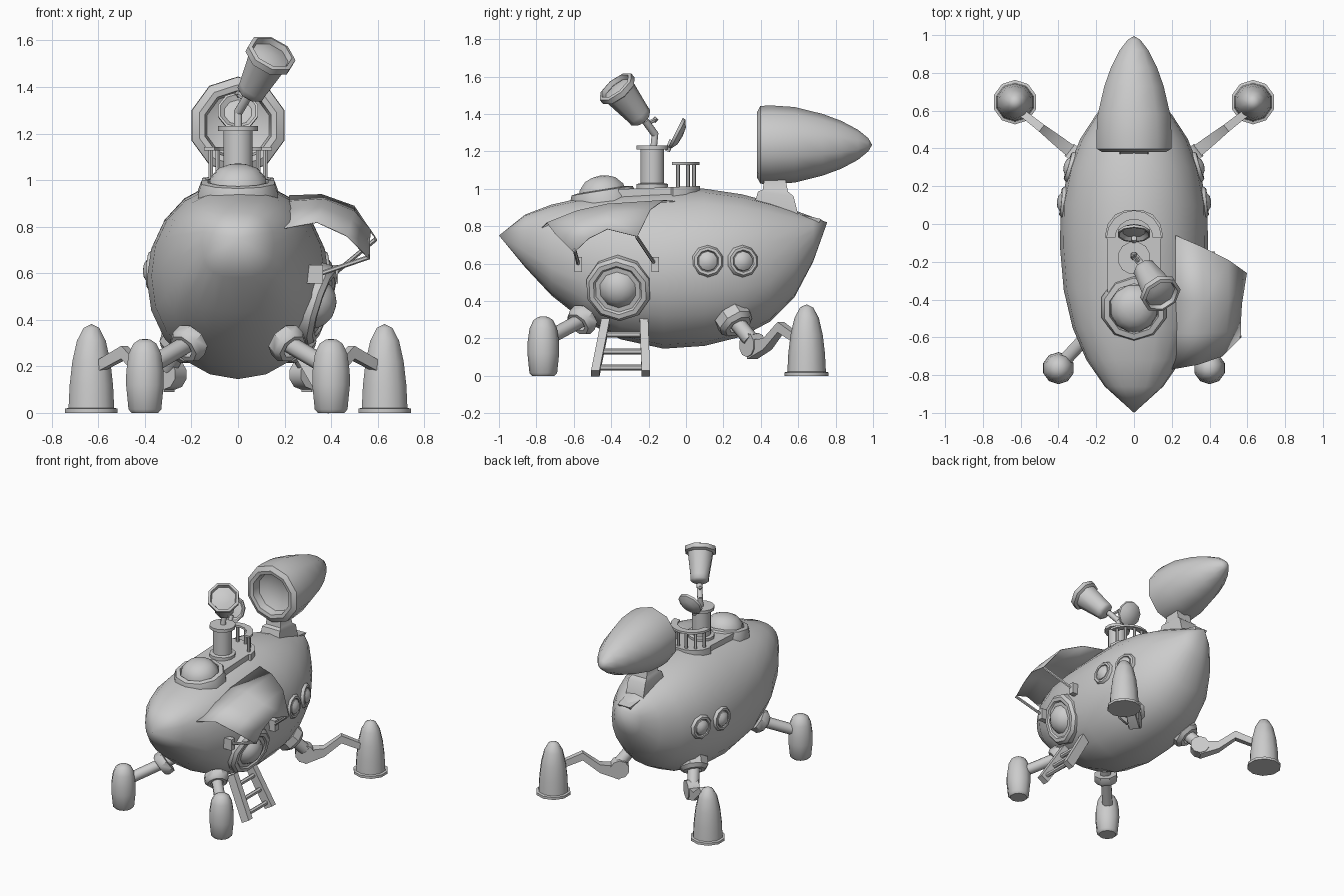
import bpy, bmesh, math
from mathutils import Vector, Matrix


def finish(name, bm, angle=38):
    bmesh.ops.recalc_face_normals(bm, faces=bm.faces)
    me = bpy.data.meshes.new(name)
    bm.to_mesh(me)
    bm.free()
    me.shade_smooth()
    me.set_sharp_from_angle(angle=math.radians(angle))
    ob = bpy.data.objects.new(name, me)
    bpy.context.collection.objects.link(ob)
    return ob


def loft(name, rings, angle=38):
    """Skin closed rings of points; a one-point ring is a tip, other ends are capped."""
    bm = bmesh.new()
    loops = [[bm.verts.new(p) for p in ring] for ring in rings]
    for a, b in zip(loops, loops[1:]):
        n = max(len(a), len(b))
        for i in range(n):
            j = (i + 1) % n
            if len(a) == 1:
                bm.faces.new((a[0], b[i], b[j]))
            elif len(b) == 1:
                bm.faces.new((a[i], a[j], b[0]))
            else:
                bm.faces.new((a[i], a[j], b[j], b[i]))
    for end in (loops[0], loops[-1]):
        if len(end) > 2:
            bm.faces.new(end)
    return finish(name, bm, angle)


def lathe(name, profile, loc=(0, 0, 0), axis=(0, 0, 1), n=10, angle=38):
    """Turn (radius, height) points round an axis."""
    m = Matrix.Translation(loc) @ Vector(axis).to_track_quat('Z', 'Y').to_matrix().to_4x4()
    rings = []
    for r, h in profile:
        k = n if r > 1e-5 else 1
        turn = [2 * math.pi * (i + 0.5) / n for i in range(k)]
        rings.append([m @ Vector((r * math.cos(t), r * math.sin(t), h)) for t in turn])
    return loft(name, rings, angle)


def rod(name, a, b, r, n=8):
    d = Vector(b) - Vector(a)
    return lathe(name, [(r, 0), (r, d.length)], a, d, n, 50)


def bar(name, a, b, side, w, t):
    """Rectangular bar from a to b, w wide along side and t thick."""
    a, b, side = Vector(a), Vector(b), Vector(side).normalized()
    up = (b - a).cross(side).normalized()
    quad = [side * sx * w / 2 + up * sy * t / 2 for sx, sy in ((1, 1), (-1, 1), (-1, -1), (1, -1))]
    return loft(name, [[p + q for q in quad] for p in (a, b)])


# Hull: rounded sections (y, top, bottom, half width, squareness exponent)
SECTIONS = [(-0.86, 0.862, 0.58, 0.155, 0.78), (-0.72, 0.915, 0.43, 0.252, 0.8),
            (-0.55, 0.953, 0.295, 0.325, 0.85), (-0.35, 0.982, 0.195, 0.372, 0.93),
            (-0.12, 1.0, 0.145, 0.392, 1), (0.1, 1.0, 0.16, 0.388, 0.98), (0.3, 0.97, 0.21, 0.345, 0.94),
            (0.45, 0.93, 0.29, 0.285, 0.92), (0.58, 0.885, 0.42, 0.2, 0.92), (0.68, 0.848, 0.61, 0.11, 0.92)]


def power(v, e):
    return math.copysign(abs(v) ** e, v)


rings = [[(0, -1, 0.75)]]
for y, top, bot, hw, e in SECTIONS:
    c, h = (top + bot) / 2, (top - bot) / 2
    rings.append([(hw * power(math.cos(t), e), y, c + h * power(math.sin(t), e))
                  for t in (2 * math.pi * i / 20 for i in range(20))])
loft("hull", rings + [[(0, 0.755, 0.82)]], 60)

# Upper deck and cockpit dome
edge = [(0.14, -0.36), (0.14, -0.08), (0.155, -0.07), (0.14, 0.0), (0.1, 0.05), (0.04, 0.075)]
edge += [(-x, y) for x, y in reversed(edge)]
loft("deck", [[(x, y, z + 0.04 * y) for x, y in edge] for z in (0.9, 1.012)], 30)
tilt = (0, -0.16, 1)
lathe("dome_ring", [(0.18, -0.07), (0.18, -0.015), (0.165, 0.025), (0.135, 0.03), (0.13, 0)],
      (0, -0.445, 0.965), tilt, 10)
lathe("cockpit_dome", [(0.13, 0), (0.122, 0.045), (0.085, 0.085), (0.045, 0.1), (0, 0.106)],
      (0, -0.445, 0.965), tilt, 12, 60)

# Tower with lid and horn
lathe("tower", [(0.088, 0.99), (0.088, 1.025), (0.065, 1.03), (0.065, 1.21), (0.088, 1.21),
                (0.088, 1.232), (0, 1.232)], (0, -0.18, 0), n=12)
lathe("tower_lid", [(0, 0.0), (0.06, -0.008), (0.08, 0.008), (0.09, 0.008), (0.088, -0.008),
                    (0.05, -0.03), (0, -0.035)], (0, -0.05, 1.295), (0, -0.89, 0.45), 10)
rod("lid_hinge", (0, -0.1, 1.2), (0, -0.075, 1.26), 0.015)
rod("horn_post", (0, -0.175, 1.2), (0, -0.165, 1.3), 0.019)
rod("horn_neck", (0, -0.165, 1.29), (0.045, -0.22, 1.365), 0.02)
lathe("horn", [(0, -0.015), (0.045, -0.015), (0.065, 0.0), (0.067, 0.03), (0.09, 0.19), (0.11, 0.2),
               (0.11, 0.23), (0.092, 0.236), (0.085, 0.21), (0.05, 0.222), (0, 0.228)],
      (0.058, -0.242, 1.38), (0.1, -0.155, 0.19), 8, 50)
rod("horn_lever", (0.035, -0.21, 1.345), (0.0, -0.165, 1.37), 0.011, 6)
lathe("horn_knob", [(0, -0.018), (0.018, 0), (0, 0.018)], (0.0, -0.165, 1.37), n=6)

# Railing behind the tower
rail = []
for k in range(9):
    t = math.pi * k / 8
    rail.append([(r * math.cos(t), -0.075 + r * math.sin(t), z)
                 for r, z in ((0.1, 1.127), (0.147, 1.127), (0.147, 1.142), (0.1, 1.142))])
loft("railing", rail)
for k in range(6):
    t = math.pi * (k + 0.5) / 6
    x, y = 0.122 * math.cos(t), -0.075 + 0.122 * math.sin(t)
    rod("rail_post", (x, y, 0.99), (x, y, 1.13), 0.011, 6)

# Engine pod on its pedestal
lathe("engine", [(0, 0.09), (0.09, 0.085), (0.14, 0.06), (0.15, 0.005), (0.175, 0), (0.208, 0.018),
                 (0.21, 0.08), (0.202, 0.2), (0.165, 0.35), (0.128, 0.45), (0.08, 0.54), (0.035, 0.595),
                 (0, 0.615)], (0, 0.38, 1.235), (0, 1, 0), 10)


def slab_ring(w0, y0, z0, w1, y1, z1):
    return [(-w0, y0, z0), (w0, y0, z0), (w1, y1, z1), (-w1, y1, z1)]


loft("pedestal_base", [slab_ring(0.09, 0.36, 0.86, 0.04, 0.69, 0.79),
                       slab_ring(0.09, 0.35, 0.915, 0.05, 0.725, 0.838)])
loft("pedestal", [slab_ring(0.08, 0.36, 0.9, 0.07, 0.6, 0.86), slab_ring(0.072, 0.385, 0.985, 0.07, 0.575, 0.96),
                  slab_ring(0.06, 0.41, 0.995, 0.06, 0.545, 0.985), slab_ring(0.055, 0.42, 1.06, 0.055, 0.53, 1.06)])

# Awning: a hull panel swung out on two struts
rows = [[(0.2, -0.77, 0.795), (0.34, -0.745, 0.82), (0.47, -0.7, 0.76), (0.568, -0.6, 0.66)],
        [(0.22, -0.58, 0.87), (0.36, -0.58, 0.885), (0.49, -0.57, 0.83), (0.566, -0.52, 0.735)],
        [(0.22, -0.4, 0.91), (0.37, -0.42, 0.92), (0.5, -0.42, 0.868), (0.572, -0.42, 0.785)],
        [(0.22, -0.06, 0.935), (0.36, -0.12, 0.94), (0.5, -0.19, 0.89), (0.598, -0.26, 0.745)]]
bm = bmesh.new()
grid = [[bm.verts.new(p) for p in row] for row in rows]
for a, b in zip(grid, grid[1:]):
    for i in range(3):
        bm.faces.new((a[i], a[i + 1], b[i + 1], b[i]))
awning = finish("awning", bm, 50)
solid = awning.modifiers.new("thickness", 'SOLIDIFY')
solid.thickness = 0.004
for base, tip in (((0.345, -0.575, 0.595), (0.565, -0.595, 0.67)), ((0.41, -0.165, 0.595), (0.59, -0.265, 0.745))):
    b = Vector(base)
    bar("awning_bracket", b - Vector((0.05, 0, 0)), b + Vector((0.02, 0, 0)), (0, 1, 0), 0.04, 0.08)
    rod("awning_strut", base, tip, 0.01, 6)

# Round hatch and ladder on the right side
lathe("hatch", [(0.178, -0.07), (0.178, 0.02), (0.16, 0.04), (0.135, 0.04), (0.125, 0.03), (0.1, 0.03),
                (0.09, 0.045), (0.07, 0.065), (0.04, 0.08), (0, 0.086)],
      (0.335, -0.36, 0.468), (0.95, -0.15, -0.3), 10)
for y0, y1 in ((-0.43, -0.485), (-0.225, -0.215)):
    bar("ladder_rail", (0.255, y0, 0.29), (0.415, y1, 0.012), (0, 1, 0), 0.045, 0.065)
for z in (0.045, 0.13, 0.22):
    f = (0.29 - z) / 0.28
    x = 0.255 + 0.16 * f
    rod("ladder_rung", (x, -0.43 - 0.055 * f, z), (x, -0.225 + 0.01 * f, z), 0.016, 6)

# Mirrored parts: portholes and legs
for s, side in ((1, "right"), (-1, "left")):
    for x, y, ny in ((0.362, 0.115, 0.1), (0.326, 0.3, 0.3)):
        lathe(side + "_porthole", [(0.086, -0.03), (0.086, 0.012), (0.075, 0.026), (0.06, 0.026), (0.055, 0.014),
                                   (0.052, 0.026), (0.03, 0.042), (0, 0.047)],
              (s * x, y, 0.612), (s, ny, 0.05), 10)

    # Front leg
    d = Vector((s * 0.12, -0.12, -0.12)).normalized()
    lathe(side + "_front_collar", [(0.083, -0.025), (0.083, 0.02), (0.068, 0.04), (0.045, 0.04), (0.045, 0)],
          (s * 0.212, -0.555, 0.298), d, 8)
    rod(side + "_front_strut", (s * 0.17, -0.51, 0.325), (s * 0.375, -0.73, 0.205), 0.038)
    lathe(side + "_front_foot", [(0.06, 0), (0.074, 0.015), (0.085, 0.12), (0.084, 0.18), (0.073, 0.255),
                                 (0.052, 0.298), (0.025, 0.315), (0, 0.318)], (s * 0.4, -0.763, 0), n=10)

    # Rear leg with bent arm
    d = Vector((s * 0.09, 0.09, -0.14)).normalized()
    lathe(side + "_rear_collar", [(0.1, -0.03), (0.1, 0.025), (0.078, 0.05), (0.05, 0.05), (0.05, 0)],
          (s * 0.24, 0.255, 0.3), d, 8)
    rod(side + "_rear_strut", (s * 0.24, 0.25, 0.31), (s * 0.3, 0.345, 0.195), 0.043)
    out, across = Vector((s * 0.79, 0.62, 0)), Vector((-0.62, s * 0.79, 0))
    joint = Vector((s * 0.295, 0.355, 0.165))
    rod(side + "_rear_joint", joint - across * 0.04, joint + across * 0.04, 0.065, 10)
    arm = []
    for u, z, w, t in ((0, 0.14, 0.07, 0.1), (0.13, 0.17, 0.06, 0.06), (0.245, 0.26, 0.045, 0.055),
                       (0.37, 0.205, 0.04, 0.05)):
        p = Vector((joint.x, joint.y, z)) + out * u
        arm.append([p + across * a * w / 2 + Vector((0, 0, b * t / 2))
                    for a, b in ((1, 1), (-1, 1), (-1, -1), (1, -1))])
    loft(side + "_rear_arm", arm)
    lathe(side + "_rear_foot", [(0.118, 0), (0.118, 0.018), (0.103, 0.022), (0.098, 0.12), (0.086, 0.22),
                                (0.065, 0.31), (0.035, 0.365), (0, 0.382)], (s * 0.63, 0.645, 0), n=10)
